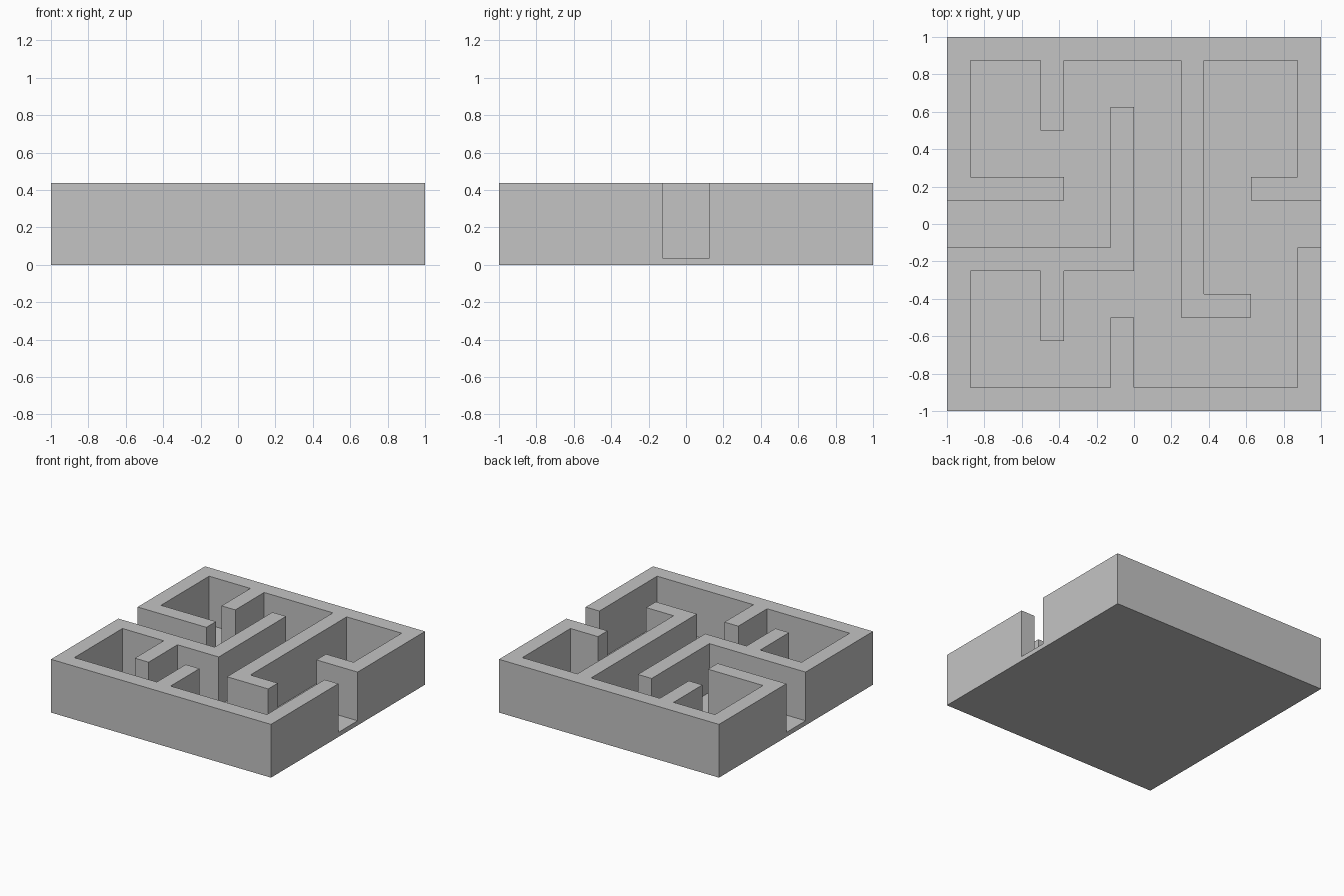
import bpy
import bmesh

cube = bpy.data.objects.get("Cube")
if cube:
    bpy.data.objects.remove(cube, do_unlink=True)

UNIT = 1 / 8          # wall thickness
HEIGHT = 0.4375
FLOOR = 0.0375

grey = bpy.data.materials.new("plain grey")
grey.use_nodes = True
colour = (0.55, 0.55, 0.55, 1)
grey.diffuse_color = colour
grey.node_tree.nodes["Principled BSDF"].inputs["Base Color"].default_value = colour


def prism(name, outline, bottom, top):
    """Extrude a flat outline, given in wall units, between two heights."""
    bm = bmesh.new()
    base = bm.faces.new([bm.verts.new((x * UNIT, y * UNIT, bottom)) for x, y in outline])
    side = bmesh.ops.extrude_face_region(bm, geom=[base])["geom"]
    raised = [v for v in side if isinstance(v, bmesh.types.BMVert)]
    bmesh.ops.translate(bm, verts=raised, vec=(0, 0, top - bottom))
    bmesh.ops.recalc_face_normals(bm, faces=bm.faces)
    mesh = bpy.data.meshes.new(name)
    bm.to_mesh(mesh)
    bm.free()
    mesh.materials.append(grey)
    obj = bpy.data.objects.new(name, mesh)
    bpy.context.collection.objects.link(obj)
    return obj


# Solid square block
block = prism("maze_block", [(-8, -8), (8, -8), (8, 8), (-8, 8)], 0, HEIGHT)

# Corridor edge along the back walls, running past both open ends
back_edge = [(-9, 1), (-3, 1), (-3, 2), (-7, 2), (-7, 7), (-4, 7), (-4, 4), (-3, 4),
             (-3, 7), (2, 7), (2, -4), (5, -4), (5, -3), (3, -3), (3, 7), (7, 7),
             (7, 2), (5, 2), (5, 1), (9, 1)]
# Corridor edge along the front walls
front_edge = [(-9, -1), (-1, -1), (-1, 5), (0, 5), (0, -2), (-3, -2), (-3, -5),
              (-4, -5), (-4, -2), (-7, -2), (-7, -7), (-1, -7), (-1, -4), (0, -4),
              (0, -7), (7, -7), (7, -1), (9, -1)]
corridor = prism("corridor_cutter", back_edge + front_edge[::-1], FLOOR, HEIGHT + UNIT)
corridor.hide_render = True

# Carve the corridor out of the block, leaving a thin floor
cut = block.modifiers.new("carve corridor", 'BOOLEAN')
cut.operation = 'DIFFERENCE'
cut.solver = 'EXACT'
cut.object = corridor
bpy.context.view_layer.objects.active = block
bpy.ops.object.modifier_apply(modifier=cut.name)
bpy.data.objects.remove(corridor, do_unlink=True)
